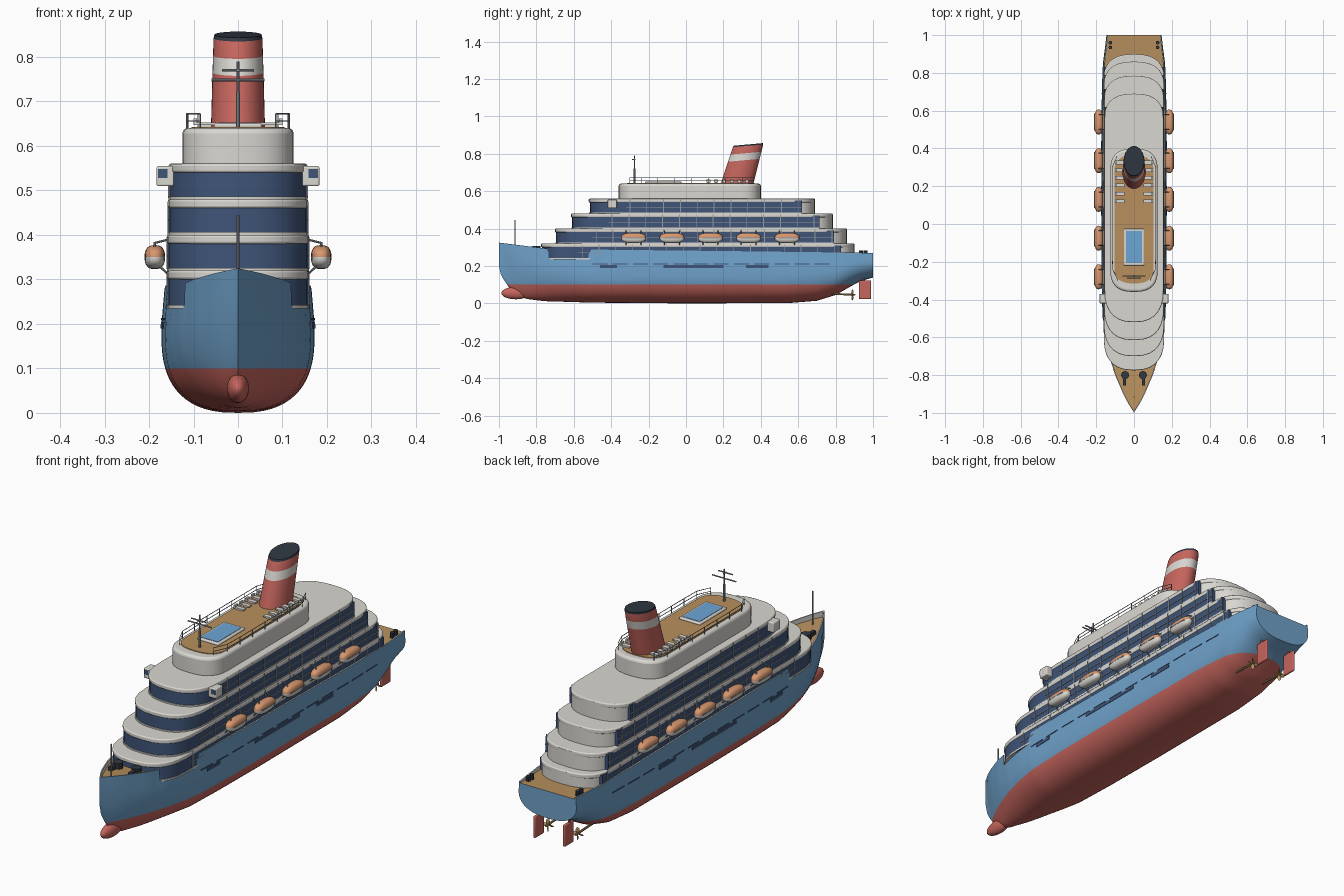
import bpy, bmesh
from math import sin, cos, pi, radians
from mathutils import Matrix, Vector

cube = bpy.data.objects.get("Cube")
if cube:
    bpy.data.objects.remove(cube, do_unlink=True)


def material(name, r, g, b):
    m = bpy.data.materials.new(name)
    m.use_nodes = True
    m.diffuse_color = (r, g, b, 1)
    m.node_tree.nodes["Principled BSDF"].inputs["Base Color"].default_value = (r, g, b, 1)
    return m


BLUE = material("hull blue", .16, .36, .59)
RED = material("red", .56, .13, .11)
WHITE = material("white", .7, .68, .64)
NAVY = material("window navy", .05, .09, .19)
WOOD = material("deck wood", .48, .28, .11)
ORANGE = material("boat orange", .68, .31, .16)
BLACK = material("charcoal", .03, .04, .055)
GREY = material("metal grey", .3, .33, .35)
WATER = material("pool water", .15, .38, .66)
BRASS = material("brass", .45, .3, .12)


def finish(name, bm, mats, angle=35):
    bmesh.ops.recalc_face_normals(bm, faces=bm.faces)
    me = bpy.data.meshes.new(name)
    bm.to_mesh(me)
    bm.free()
    for m in mats:
        me.materials.append(m)
    me.shade_smooth()
    me.set_sharp_from_angle(angle=radians(angle))
    ob = bpy.data.objects.new(name, me)
    bpy.context.collection.objects.link(ob)
    return ob


def bevel(ob, width, segments=3):
    b = ob.modifiers.new("bevel", 'BEVEL')
    b.width, b.segments, b.limit_method, b.angle_limit = width, segments, 'ANGLE', radians(50)
    return ob


def add_box(bm, loc, size):
    m = Matrix.Translation(loc) @ Matrix.Diagonal((*size, 1))
    bmesh.ops.create_cube(bm, size=1, matrix=m)


def add_rod(bm, a, b, r, sides=8):
    a, b = Vector(a), Vector(b)
    d = b - a
    m = Matrix.Translation((a + b) / 2) @ d.to_track_quat('Z', 'Y').to_matrix().to_4x4()
    bmesh.ops.create_cone(bm, cap_ends=True, segments=sides, radius1=r, radius2=r,
                          depth=d.length, matrix=m)


def box(name, loc, size, mat):
    bm = bmesh.new()
    add_box(bm, loc, size)
    return finish(name, bm, [mat])


def rods(name, lines, r, mat):
    bm = bmesh.new()
    for a, b in lines:
        add_rod(bm, a, b, r)
    return finish(name, bm, [mat])


def interp(table, y):
    for (y0, v0), (y1, v1) in zip(table, table[1:]):
        if y <= y1:
            return v0 + (v1 - v0) * (y - y0) / (y1 - y0)
    return table[-1][1]


# Hull: lofted cross-sections with bulwark and deck
WIDTH = [(-1, 0), (-.95, .031), (-.9, .057), (-.8, .1), (-.7, .132), (-.6, .152), (-.5, .164),
         (-.3, .171), (.6, .172), (.85, .165), (1, .148)]
KEEL = [(-1, .2), (-.99, .155), (-.96, .1), (-.91, .05), (-.86, .025), (-.76, .012), (-.5, .004),
        (0, 0), (.55, .002), (.7, .014), (.8, .045), (.87, .085), (.93, .118), (1, .138)]
TOP = [(-1, .325), (-.737, .292), (-.735, .242), (-.522, .242), (-.52, .288), (.2, .28), (1, .27)]
DECK = [(-1, .3), (-.737, .275), (-.735, .236), (-.52, .236), (.7, .25), (1, .262)]


def clamp(v):
    return max(0, min(1, v))


def hull_x(y, z):
    bow = clamp((-.5 - y) / .5)
    p = 2.5 - .9 * bow
    u = clamp((z - interp(KEEL, y)) / (.17 - .07 * clamp((y - .7) / .3) + .06 * bow))
    tuck = 1 - .5 * max(0, z - .2) * clamp((y + .8) / .4)
    return interp(WIDTH, y) * (1 - (1 - u) ** p) ** (1 / p) * tuck


ROWS = 22
bm = bmesh.new()
stations = sorted([-1 + i / 40 for i in range(81)] + [-.99, -.737, -.735, -.522, -.52])
rings = []
for y in stations:
    k, t, d = interp(KEEL, y), interp(TOP, y), interp(DECK, y)
    half = []
    for i in range(ROWS + 1):
        z = k + (t - k) * (i / ROWS) ** 1.7
        half.append((hull_x(y, z), z))
    inner = max(0, hull_x(y, t) - .006)
    half += [(inner, t), (inner, d), (0, d)]
    ring = half + [(-x, z) for x, z in half[-2:0:-1]]
    rings.append([bm.verts.new((x, y, z)) for x, z in ring])
n = len(rings[0])
for a, b in zip(rings, rings[1:]):
    for i in range(n):
        f = bm.faces.new((a[i], a[(i + 1) % n], b[(i + 1) % n], b[i]))
        j = min(i, n - 1 - i)
        f.material_index = 0 if j < ROWS else 3 if j == ROWS + 2 else 2
bm.faces.new(rings[-1])
bmesh.ops.remove_doubles(bm, verts=bm.verts, dist=.0002)
bmesh.ops.bisect_plane(bm, geom=bm.verts[:] + bm.edges[:] + bm.faces[:],
                       plane_co=(0, 0, .1), plane_no=(0, 0, 1))
for f in bm.faces:
    if f.calc_center_median().z < .1:
        f.material_index = 1
finish("hull", bm, [BLUE, RED, WHITE, WOOD])


# Hull side window strips, bent along the plating
def hull_strip(name, y0, y1, z0, z1, mat):
    bm = bmesh.new()
    steps = max(2, int((y1 - y0) / .04))
    for s in (-1, 1):
        cols = []
        for i in range(steps + 1):
            y = y0 + (y1 - y0) * i / steps
            cols.append([bm.verts.new((s * (hull_x(y, z) + o), y, z))
                         for z, o in ((z0, -.002), (z0, .002), (z1, .002), (z1, -.002))])
        for a, b in zip(cols, cols[1:]):
            for i in range(3):
                bm.faces.new((a[i], a[i + 1], b[i + 1], b[i]))
        for c in (cols[0], cols[-1]):
            bm.faces.new(c)
    finish(name, bm, [mat])


for i in range(12):
    hull_strip("hull_window_line", -.5 + i * .108, -.42 + i * .108, .208, .213, NAVY)
for y0, y1 in ((-.46, -.37), (-.12, .2), (.32, .44)):
    hull_strip("hull_window_strip", y0, y1, .19, .204, NAVY)


# Rounded footprint: elliptical front and rear ends
def outline(w, y0, y1, front, rear, steps=14):
    pts = []
    for yc, length, start in ((y0 + front, front, pi), (y1 - rear, rear, 0)):
        if length == 0:
            pts += [(w, yc), (-w, yc)]
            continue
        for i in range(steps + 1):
            a = start + pi * i / steps
            c, s = cos(a), sin(a)
            q = .8
            pts.append((w * abs(c) ** q * (1 if c > 0 else -1),
                        yc + length * abs(s) ** q * (1 if s > 0 else -1)))
    return pts


def prism(name, pts, z0, z1, mat, round_edge=0):
    bm = bmesh.new()
    f = bm.faces.new([bm.verts.new((x, y, z0)) for x, y in pts])
    up = bmesh.ops.extrude_face_region(bm, geom=[f])
    bmesh.ops.translate(bm, vec=(0, 0, z1 - z0),
                        verts=[v for v in up["geom"] if isinstance(v, bmesh.types.BMVert)])
    ob = finish(name, bm, [mat])
    return bevel(ob, round_edge) if round_edge else ob


# Cabin tiers: window wall, white rear block, white roof slab, balcony dividers
TIERS = [(-.775, .9, .235, .32, .158), (-.7, .86, .318, .4, .158),
         (-.615, .785, .398, .48, .156), (-.52, .69, .478, .56, .154)]
for y0, y1, z0, z1, w in TIERS:
    prism("window_wall", outline(w, y0 + .006, y1 - .07, .17, 0), z0, z1 - .01, NAVY)
    prism("rear_block", outline(w - .004, y0 + .2, y1, .1, .13), z0, z1 - .004, WHITE)
    prism("roof_slab", outline(w + .002, y0, y1, .175, .132), z1 - .02, z1, WHITE, .005)
    prism("floor_sill", outline(w + .002, y0 + .002, y1 - .07, .172, 0), z0, z0 + .008, WHITE)
    bm = bmesh.new()
    count = int((y1 - y0 - .3) / .09)
    for s in (-1, 1):
        for i in range(count + 1):
            add_box(bm, (s * w, y0 + .22 + i * .09, (z0 + z1) / 2), (.006, .004, z1 - z0 - .01))
        add_box(bm, (s * w, (y0 + y1 + .13) / 2, z0 + .035), (.005, y1 - y0 - .27, .003))
    finish("balcony_dividers", bm, [GREY])

# Top house with sun deck
prism("top_house", outline(.125, -.36, .4, .11, .11), .55, .64, WHITE, .012)
prism("sun_deck", outline(.104, -.315, .365, .08, .09), .638, .643, WOOD)

# Pool
bevel(box("pool_rim", (0, -.122, .645), (.108, .195, .012), WHITE), .005)
box("pool_water", (0, -.122, .6475), (.086, .17, .01), WATER)

# Sun loungers
bm = bmesh.new()
for s in (-1, 1):
    for y in (.12, .16, .205, .245, .285, .325):
        add_box(bm, (s * .075, y, .65), (.05, .02, .006))
        add_box(bm, (s * .096, y, .655), (.008, .02, .014))
        add_box(bm, (s * .075, y, .645), (.03, .012, .008))
finish("sun_loungers", bm, [WHITE])

# Sun deck railing
lines = []
for s in (-1, 1):
    path = [(s * .085, -.3), (s * .113, -.24)] + [(s * .115, -.15 + i * .09) for i in range(6)] + [(s * .09, .36)]
    for x, y in path:
        lines.append(((x, y, .635), (x, y, .672)))
    for z in (.656, .672):
        lines += [((*a, z), (*b, z)) for a, b in zip(path, path[1:])]
rods("deck_railing", lines, .0015, GREY)

# Masts
rods("radar_mast", [((0, -.275, .64), (0, -.275, .72))], .005, GREY)
rods("radar_mast_top", [((0, -.275, .7), (0, -.275, .79)), ((-.06, -.275, .748), (.06, -.275, .748)),
                        ((-.036, -.285, .77), (.036, -.285, .77)), ((0, -.29, .77), (0, -.27, .77))], .003, GREY)
rods("bow_staff", [((0, -.915, .28), (0, -.915, .445))], .003, GREY)

# Funnel: raked elliptical stack, colours by height
bm = bmesh.new()
levels = [(.63, 1), (.765, .94), (.803, .92), (.842, .9), (.85, .87)]
rings = []
for z, k in levels:
    yc = .273 + (z - .64) * .29
    rings.append([bm.verts.new((.061 * k * cos(a), yc + .09 * k * sin(a), z + .04 * k * sin(a) * .2))
                  for a in (2 * pi * i / 40 for i in range(40))])
for level, (a, b) in enumerate(zip(rings, rings[1:])):
    for i in range(40):
        f = bm.faces.new((a[i], a[(i + 1) % 40], b[(i + 1) % 40], b[i]))
        f.material_index = (0, 1, 0, 2)[level]
bm.faces.new(rings[-1]).material_index = 2
finish("funnel", bm, [RED, WHITE, BLACK])

for s in (-1, 1):
    # Bridge wings
    bevel(box("bridge_wing", (s * .163, -.395, .532), (.04, .05, .045), WHITE), .004)
    box("bridge_wing_window", (s * .169, -.4205, .538), (.022, .003, .02), NAVY)
    # Lifeboats with davits
    for i in range(5):
        y = -.28 + i * .205
        bm = bmesh.new()
        bmesh.ops.create_uvsphere(bm, u_segments=24, v_segments=16, radius=1)
        for v in bm.verts:
            v.co = [abs(c) ** e * (1 if c > 0 else -1) * r + o for c, e, r, o in
                    zip(v.co, (.75, .7, .8), (.023, .066, .027), (s * .187, y, .35))]
        for f in bm.faces:
            f.material_index = 1 if f.calc_center_median().z < .35 else 0
        finish("lifeboat", bm, [ORANGE, WHITE], 50)
        box("lifeboat_fender", (s * .187, y, .35), (.047, .09, .004), GREY)
        arms = []
        for dy in (-.04, .04):
            arms += [((s * .15, y + dy, .305), (s * .182, y + dy, .335)),
                     ((s * .187, y + dy, .36), (s * .187, y + dy, .384)),
                     ((s * .187, y + dy, .382), (s * .155, y + dy, .39))]
        rods("davit", arms, .0025, GREY)
    # Mooring gear
    rods("bow_winch", [((s * .047, -.8, .275), (s * .047, -.8, .308))], .022, BLACK)
    box("bow_winch_motor", (s * .05, -.835, .292), (.016, .04, .022), BLACK)
    rods("stern_bollards", [((s * .125, y, .25), (s * .125, y, .283)) for y in (.935, .96)], .01, BLACK)
    # Rudders, shafts and propellers
    bevel(box("rudder", (s * .075, .957, .073), (.012, .066, .1), RED), .005)
    rods("rudder_stock", [((s * .075, .95, .1), (s * .075, .95, .16))], .006, RED)
    rods("propeller_shaft", [((s * .075, .76, .052), (s * .075, .905, .046))], .005, BRASS)
    bm = bmesh.new()
    for i in range(4):
        turn = (Matrix.Translation((s * .075, .89, .046)) @ Matrix.Rotation(i * pi / 2, 4, 'Y')
                @ Matrix.Translation((0, 0, .016)) @ Matrix.Rotation(.6, 4, 'Z')
                @ Matrix.Diagonal((.008, .002, .014, 1)))
        bmesh.ops.create_uvsphere(bm, u_segments=12, v_segments=8, radius=1, matrix=turn)
    finish("propeller", bm, [BRASS])

# Bulbous bow
bm = bmesh.new()
bmesh.ops.create_uvsphere(bm, u_segments=32, v_segments=20, radius=1,
                          matrix=Matrix.Translation((0, -.91, .055)) @ Matrix.Diagonal((.025, .077, .033, 1)))
finish("bulbous_bow", bm, [RED], 60)
